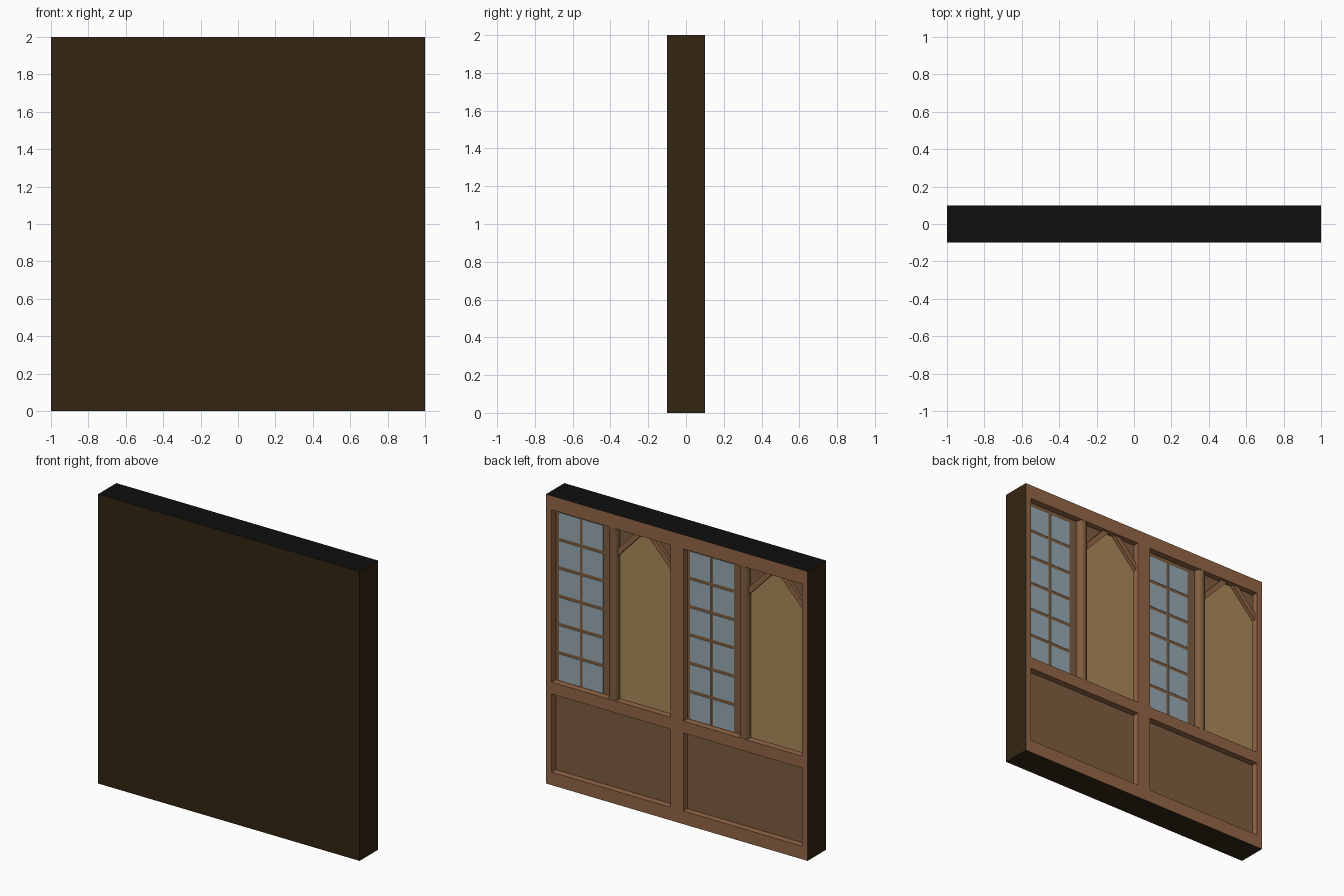
import bpy, bmesh, math

if "Cube" in bpy.data.objects:
    bpy.data.objects.remove(bpy.data.objects["Cube"])

def material(name, rgb):
    m = bpy.data.materials.new(name)
    m.diffuse_color = (*rgb, 1)
    m.use_nodes = True
    m.node_tree.nodes["Principled BSDF"].inputs["Base Color"].default_value = m.diffuse_color
    return m

DARK = material("dark_wood", (0.034, 0.019, 0.006))
BLACK = material("black_top", (0.0045, 0.0045, 0.0045))
FRAME = material("frame_wood", (0.29, 0.133, 0.061))
PANEL = material("panel_wood", (0.21, 0.108, 0.050))
PLASTER = material("tan_plaster", (0.40, 0.25, 0.098))
GLASS = material("blue_grey_glass", (0.31, 0.40, 0.45))

def add_prism(bm, pts, y0, y1):
    """Extrude an x-z outline from y0 to y1."""
    face = bm.faces.new([bm.verts.new((x, y0, z)) for x, z in pts])
    ext = bmesh.ops.extrude_face_region(bm, geom=[face])
    verts = [g for g in ext["geom"] if isinstance(g, bmesh.types.BMVert)]
    bmesh.ops.translate(bm, verts=verts, vec=(0, y1 - y0, 0))

def rect(x0, x1, z0, z1):
    return [(x0, z0), (x1, z0), (x1, z1), (x0, z1)]

def make(name, outlines, y0, y1, mat, outer=False):
    bm = bmesh.new()
    for pts in outlines:
        add_prism(bm, pts, y0, y1)
    bmesh.ops.recalc_face_normals(bm, faces=bm.faces)
    mesh = bpy.data.meshes.new(name)
    mesh.materials.append(mat)
    if outer:
        # outside edges of the wall are dark, the top edge is black
        mesh.materials.append(DARK)
        mesh.materials.append(BLACK)
        for f in bm.faces:
            c = f.calc_center_median()
            if c.z > 1.999:
                f.material_index = 2
            elif abs(c.x) > 0.999 or c.z < 0.001:
                f.material_index = 1
    bm.to_mesh(mesh)
    bm.free()
    ob = bpy.data.objects.new(name, mesh)
    bpy.context.collection.objects.link(ob)
    return ob

SLAB, PLANE, FACE = 0.05, 0.055, 0.10   # depth layers
EDGE, POST = 0.957, 0.05                # side frame edge, centre post half width
Z_BOT, Z_RAIL0, Z_RAIL1, Z_TOP = 0.09, 0.63, 0.712, 1.903

# plain wall slab
make("wall_slab", [rect(-1, 1, 0, 2)], -0.1, SLAB, DARK, outer=True)

# timber frame on the detailed side
frame = [rect(-1, 1, 0, Z_BOT), rect(-1, 1, Z_TOP, 2),
         rect(-1, -EDGE, Z_BOT, Z_TOP), rect(EDGE, 1, Z_BOT, Z_TOP),
         rect(-POST, POST, Z_BOT, Z_TOP)]
frame += [rect(a, b, Z_RAIL0, Z_RAIL1) for a, b in ((-EDGE, -POST), (POST, EDGE))]
make("timber_frame", frame, SLAB, FACE, FRAME, outer=True)

# lower panels
make("lower_panels", [rect(a, b, Z_BOT, Z_RAIL0)
                      for a, b in ((-EDGE, -POST), (POST, EDGE))], SLAB, PLANE, PANEL)

for side, hi, lo in (("left", EDGE, POST), ("right", -POST, -EDGE)):
    mid = 0.5 if side == "left" else -0.5

    # window backing and its panes, two columns by six rows
    make(side + "_window_frame", [rect(mid, hi, Z_RAIL1, Z_TOP)], SLAB, PLANE, PANEL)
    panes = []
    x0, x1 = mid + 0.094, mid + 0.43
    cx = (x0 + x1) / 2
    step = (1.885 - Z_RAIL1) / 6
    for r in range(6):
        z0 = Z_RAIL1 + r * step
        for a, b in ((x0, cx - 0.009), (cx + 0.009, x1)):
            panes.append(rect(a, b, z0 + (0.011 if r else 0.004), z0 + step - 0.011))
    make(side + "_window_panes", panes, PLANE - 0.002, PLANE + 0.002, GLASS)

    # plaster field
    make(side + "_plaster", [rect(lo, mid, Z_RAIL1, Z_TOP)], SLAB, PLANE, PLASTER)

    # pointed arch: corner fillers and slanted braces
    a, b = mid - 0.036, lo
    apex = (a + b) / 2
    corners, braces = [], []
    for edge, s in ((a, 1), (b, -1)):
        tip = apex + s * 0.025
        corners.append([(edge, 1.71), (tip, Z_TOP), (edge, Z_TOP)])
        braces.append([(edge, 1.71), (tip, Z_TOP), (tip + s * 0.05, Z_TOP), (edge, 1.76)])
    make(side + "_arch_corners", corners, PLANE, PLANE + 0.005, PANEL)
    make(side + "_arch_braces", braces, PLANE, PLANE + 0.025, FRAME)

    # round column between window and plaster
    bpy.ops.mesh.primitive_cylinder_add(vertices=16, radius=0.037, depth=Z_TOP - Z_RAIL1,
                                        location=(mid, 0.063, (Z_TOP + Z_RAIL1) / 2))
    col = bpy.context.object
    col.name = side + "_column"
    col.data.materials.append(PANEL)
    bpy.ops.object.shade_smooth_by_angle(angle=math.radians(40))
